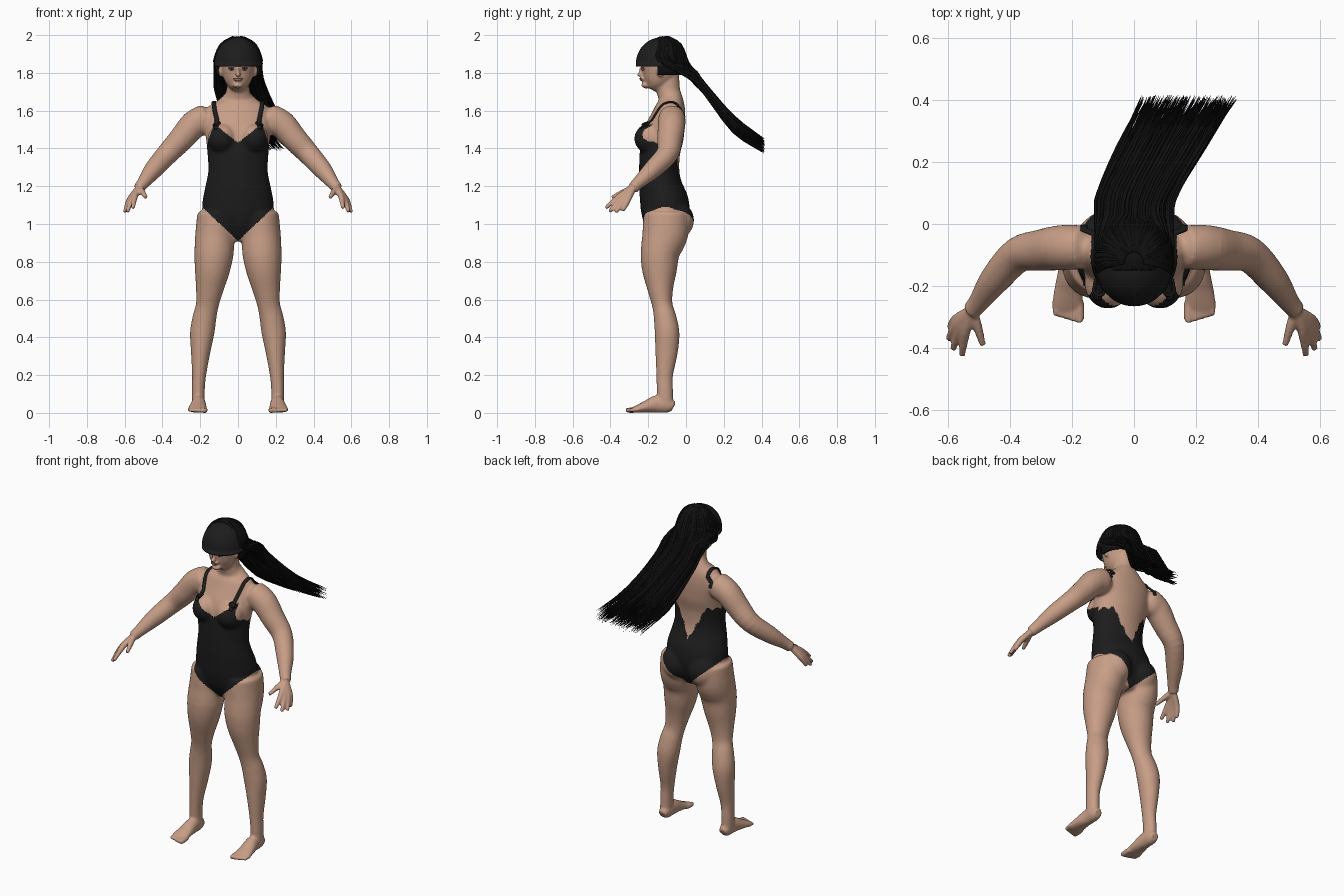
import bpy, bmesh, math, random
from mathutils import Vector, Matrix
from mathutils.bvhtree import BVHTree

random.seed(4)
if "Cube" in bpy.data.objects:
    bpy.data.objects.remove(bpy.data.objects["Cube"], do_unlink=True)


def material(name, color):
    m = bpy.data.materials.new(name)
    m.diffuse_color = (*color, 1)
    m.use_nodes = True
    for n in m.node_tree.nodes:
        if n.type == 'BSDF_PRINCIPLED':
            n.inputs["Base Color"].default_value = (*color, 1)
            n.inputs["Roughness"].default_value = 0.6
    return m


SKIN = material("skin", (.57, .34, .24))
SUIT = material("black_fabric", (.012, .012, .012))
HAIR = material("black_hair", (.005, .005, .005))
FRINGE = material("fringe_hair", (.012, .012, .013))
LIPS = material("lip_tint", (.42, .2, .16))
WHITE = material("eye_white", (.6, .55, .5))
IRIS = material("dark_iris", (.03, .02, .015))


def spline(pts, sub):
    """Catmull-Rom through points of any dimension."""
    out = []
    for i in range(len(pts) - 1):
        p0, p1 = pts[max(i - 1, 0)], pts[i]
        p2, p3 = pts[i + 1], pts[min(i + 2, len(pts) - 1)]
        for k in range(sub):
            t = k / sub
            out.append([b + .5 * t * (c - a + t * (2 * a - 5 * b + 4 * c - d + t * (3 * (b - c) + d - a)))
                        for a, b, c, d in zip(p0, p1, p2, p3)])
    return out + [list(pts[-1])]


def tube(bm, pts, sides=20, sub=4):
    """Loft ellipses along points (x, y, z, width[, depth])."""
    path = spline(pts, sub)
    pos = [Vector(p[:3]) for p in path]
    rings = []
    for i, p in enumerate(path):
        t = (pos[min(i + 1, len(pos) - 1)] - pos[max(i - 1, 0)]).normalized()
        u = Vector((1, 0, 0))
        u = (u - t * u.dot(t)).normalized()
        v = t.cross(u)
        a, b = max(p[3], .0005), max(p[-1], .0005)
        ring = []
        for k in range(sides):
            w = math.tau * k / sides
            ring.append(bm.verts.new(pos[i] + u * a * math.cos(w) + v * b * math.sin(w)))
        rings.append(ring)
    for r, s in zip(rings, rings[1:]):
        for k in range(sides):
            j = (k + 1) % sides
            bm.faces.new((r[k], r[j], s[j], s[k]))
    bm.faces.new(rings[0][::-1])
    bm.faces.new(rings[-1])


def ball(bm, center, radii, segs=32):
    m = Matrix.Translation(center) @ Matrix.Diagonal((*radii, 1))
    bmesh.ops.create_uvsphere(bm, u_segments=segs, v_segments=segs // 2, radius=1, matrix=m)


def finish(bm, name, mats, recalc=True):
    if recalc:
        bmesh.ops.recalc_face_normals(bm, faces=bm.faces[:])
    for f in bm.faces:
        f.smooth = True
    me = bpy.data.meshes.new(name)
    bm.to_mesh(me)
    bm.free()
    for m in mats:
        me.materials.append(m)
    ob = bpy.data.objects.new(name, me)
    bpy.context.collection.objects.link(ob)
    return ob


# Torso and neck: height, centre y, half width, half depth
TORSO = [(.91, -.1, .06, .07), (1, -.105, .17, .115), (1.1, -.112, .19, .13), (1.2, -.135, .173, .115),
         (1.28, -.142, .158, .107), (1.38, -.138, .163, .107), (1.47, -.12, .172, .11),
         (1.55, -.097, .178, .095), (1.62, -.082, .158, .078), (1.66, -.08, .1, .064),
         (1.7, -.092, .064, .062), (1.8, -.1, .056, .062)]
HEAD = [(1.718, -.19, .03, .03), (1.75, -.168, .064, .066), (1.8, -.145, .083, .095),
        (1.87, -.13, .092, .11), (1.94, -.13, .074, .088), (1.975, -.13, .03, .035)]
LEG = [(.115, -.105, 1.06, .1, .12), (.122, -.11, .95, .104, .122), (.127, -.137, .85, .104, .104),
       (.137, -.14, .75, .092, .091), (.151, -.135, .65, .072, .067), (.163, -.125, .57, .06, .054),
       (.178, -.11, .5, .063, .06), (.19, -.1, .42, .064, .065), (.198, -.103, .32, .051, .059),
       (.206, -.113, .2, .037, .044), (.21, -.112, .12, .034, .043), (.21, -.11, .04, .034, .043)]
FOOT = [(.208, -.066, .03, .024, .024), (.208, -.09, .04, .033, .04), (.208, -.15, .047, .037, .047),
        (.212, -.21, .033, .045, .032), (.215, -.26, .02, .05, .02), (.216, -.28, .015, .045, .014)]
ARM = [(.16, -.075, 1.57, .07), (.23, -.076, 1.53, .074), (.3, -.085, 1.45, .067), (.375, -.1, 1.37, .058),
       (.45, -.18, 1.285, .049), (.5, -.25, 1.22, .034), (.525, -.28, 1.19, .03)]
# Finger knuckle and tip positions, thumb last
FINGERS = [((.545, -.35, 1.148), (.556, -.425, 1.085)), ((.56, -.338, 1.138), (.585, -.405, 1.065)),
           ((.572, -.325, 1.13), (.6, -.372, 1.062)), ((.575, -.308, 1.126), (.596, -.335, 1.07)),
           ((.508, -.325, 1.172), (.488, -.392, 1.14))]
WRIST = (.525, -.28, 1.19)

# Body built from overlapping volumes
bm = bmesh.new()
tube(bm, [(0, y, z, a, b) for z, y, a, b in TORSO], 32)
tube(bm, [(0, y, z, a, b) for z, y, a, b in HEAD], 32)
ball(bm, (0, -.246, 1.79), (.015, .014, .01))
ball(bm, (0, -.236, 1.81), (.009, .012, .026))
ball(bm, (0, -.232, 1.767), (.026, .012, .012))
ball(bm, (0, -.215, 1.733), (.028, .022, .018))
for s in (1, -1):
    def side(p):
        return (s * p[0], *p[1:])
    tube(bm, [side(p) for p in LEG], 28)
    tube(bm, [side(p) for p in FOOT], 24)
    tube(bm, [side(p) for p in ARM], 24)
    ball(bm, side((.195, -.075, 1.545)), (.074, .074, .078))
    ball(bm, side((.084, -.19, 1.452)), (.077, .085, .08))
    ball(bm, side((.09, -.05, 1.02)), (.092, .093, .1))
    ball(bm, side((.09, -.135, 1.81)), (.014, .02, .032))
    for knuckle, tip in FINGERS:
        tube(bm, [side((*WRIST, .018)), side((*knuckle, .0165)), side((*tip, .0105))], 12)
    for i in range(5):
        x, r = .178 + .0195 * i, .016 - .0015 * i
        tube(bm, [side((x, -.25, .018, r)), side((x - .002, -.285, .015, r)),
                  side((x - .003, -.318 + .005 * i, .013, r * .8))], 10)
raw = finish(bm, "body_volumes", [])
rm = raw.modifiers.new("merge", 'REMESH')
rm.mode = 'VOXEL'
rm.voxel_size = .006
dg = bpy.context.evaluated_depsgraph_get()
merged = bpy.data.meshes.new_from_object(raw.evaluated_get(dg))
bpy.data.objects.remove(raw, do_unlink=True)

# Blend the joints between the volumes
bm = bmesh.new()
bm.from_mesh(merged)
bpy.data.meshes.remove(merged)
trunk = [v for v in bm.verts if .86 < v.co.z < 1.73 and abs(v.co.x) < .28]
for verts, times in ((bm.verts[:], 3), (trunk, 16)):
    for _ in range(times):
        bmesh.ops.smooth_vert(bm, verts=verts, factor=.5, use_axis_x=True, use_axis_y=True, use_axis_z=True)


# Swimsuit region: high legs, V neckline, deep V back
def in_suit(c):
    x = abs(c.x)
    if x > .2 or c.z < .91 + .95 * x:
        return False
    if c.y < -.12:
        top = 1.43 + .8 * x if x < .127 else 1.53 - 3 * (x - .127)
    else:
        top = min(1.4, 1.2 + 2 * x) + .008 * math.sin(x * 180)
    return c.z < top


for f in bm.faces:
    f.material_index = int(in_suit(f.calc_center_median()))
surface = BVHTree.FromBMesh(bm)
finish(bm, "body", [SKIN, SUIT], recalc=False)

# Shoulder straps with rings, laid on the body surface
STRAP = [(.12, -.25, 1.51), (.122, -.22, 1.55), (.132, -.18, 1.6), (.142, -.13, 1.66),
         (.146, -.08, 1.68), (.146, -.03, 1.66), (.142, .01, 1.61), (.138, .03, 1.57)]
for s, label in ((1, "left"), (-1, "right")):
    pts = []
    for x, y, z in spline(STRAP, 3):
        loc, normal, _, _ = surface.find_nearest(Vector((s * x, y, z)))
        pts.append((*(loc + normal * .003), .012, .006))
    bm = bmesh.new()
    tube(bm, pts, 10, 1)
    finish(bm, label + "_strap", [SUIT])
    loc, normal, _, _ = surface.find_nearest(Vector((s * .122, -.22, 1.55)))
    bpy.ops.mesh.primitive_torus_add(location=loc + normal * .007, major_radius=.018, minor_radius=.005,
                                     major_segments=24, minor_segments=8,
                                     rotation=normal.to_track_quat('Z', 'Y').to_euler())
    ring = bpy.context.object
    ring.name = label + "_strap_ring"
    ring.data.materials.append(SUIT)
    bpy.ops.object.shade_smooth()

# Eyes and lips
for name, mat, x, y, z, size in (("eye", WHITE, .035, -.227, 1.819, (.015, .008, .006)),
                                 ("iris", IRIS, .035, -.231, 1.819, (.007, .006, .006)),
                                 ("lash", IRIS, .035, -.228, 1.826, (.018, .008, .0025))):
    for s, label in ((1, "left_"), (-1, "right_")):
        bm = bmesh.new()
        ball(bm, (s * x, y, z), size, 16)
        finish(bm, label + name, [mat])
bm = bmesh.new()
for z in (1.7705, 1.763):
    ball(bm, (0, -.236, z), (.021, .0095, .0045), 16)
finish(bm, "lips", [LIPS])


# Hair shells: smooth fringe in front, cap behind
def shell(name, mat, center, radii, cuts):
    bm = bmesh.new()
    ball(bm, center, radii, 48)
    for co, no in cuts:
        bmesh.ops.bisect_plane(bm, geom=bm.verts[:] + bm.edges[:] + bm.faces[:],
                               plane_co=co, plane_no=no, clear_inner=True)
    ob = finish(bm, name, [mat], recalc=False)
    mod = ob.modifiers.new("thickness", 'SOLIDIFY')
    mod.thickness = .012


shell("fringe", FRINGE, (0, -.13, 1.845), (.126, .136, .143),
      [((0, 0, 1.845), (0, 0, 1)), ((0, -.13, 0), (0, -1, 0))])
shell("hair_cap", HAIR, (0, -.12, 1.845), (.122, .124, .149),
      [((0, 0, 1.79), (0, 0, 1)), ((0, -.15, 0), (0, 1, 0))])

# Long strands swept back and to the left
bm = bmesh.new()
COUNT = 330
for i in range(COUNT):
    t = 2 * (i + random.random()) / COUNT - 1
    h = random.uniform(-1, 1)
    end = random.uniform(-.02, .012)
    w = t * math.radians(102)
    sx, cy = math.sin(w), math.cos(w)
    r = random.uniform(.004, .0065)
    lift = .003 * h
    tube(bm, [(.03 * sx, -.12 + .03 * cy, 1.991, r * .6),
              ((.09 + lift) * sx, -.12 + (.09 + lift) * cy, 1.95, r),
              ((.124 + lift) * sx, -.12 + (.125 + lift) * cy, 1.865, r),
              (.125 * t, .03, 1.795 + .035 * h, r),
              (.012 + .13 * t, .1, 1.715 + .03 * h, r),
              (.09 + .14 * t + random.uniform(-.006, .006), .25, 1.53 + .045 * h, r * .9),
              (.175 + .15 * t + random.uniform(-.012, .012), .405 + end, 1.42 + .04 * h - end * .7, .0006)], 5, 3)
finish(bm, "long_hair", [HAIR])
